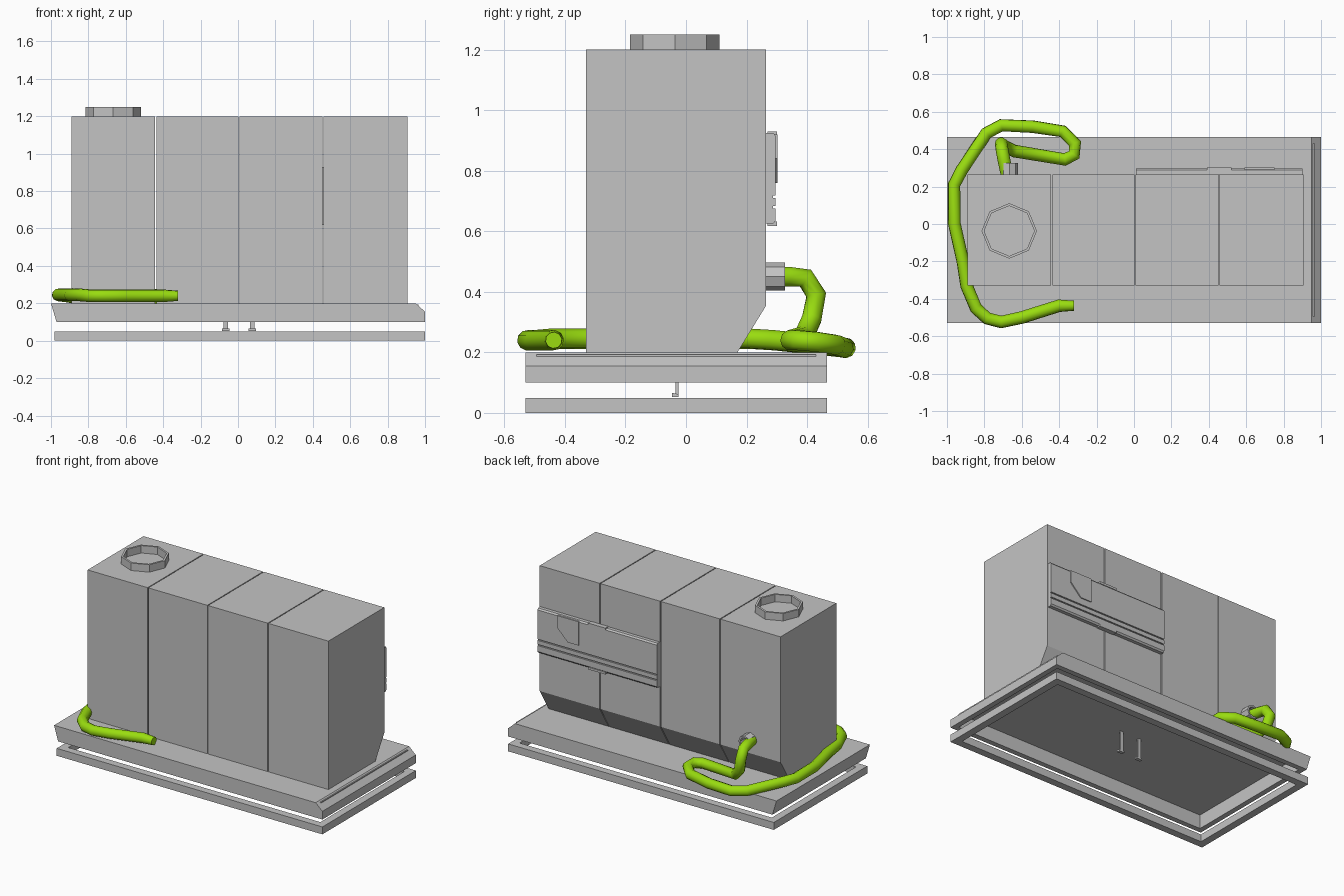
import bpy, bmesh, math
from mathutils import Matrix, Vector

if "Cube" in bpy.data.objects:
    bpy.data.objects.remove(bpy.data.objects["Cube"], do_unlink=True)


def material(name, rgb):
    m = bpy.data.materials.new(name)
    m.use_nodes = True
    m.diffuse_color = (*rgb, 1)
    m.node_tree.nodes["Principled BSDF"].inputs["Base Color"].default_value = (*rgb, 1)
    return m


GREY = material("light grey", (0.55, 0.55, 0.55))
GREEN = material("lime green", (0.32, 0.72, 0.005))


def finish(name, bm, mat=GREY):
    bmesh.ops.recalc_face_normals(bm, faces=bm.faces[:])
    me = bpy.data.meshes.new(name)
    bm.to_mesh(me)
    bm.free()
    me.materials.append(mat)
    ob = bpy.data.objects.new(name, me)
    bpy.context.collection.objects.link(ob)
    return ob


def prism_mesh(points, axis, start, end):
    """Extrude a flat outline along an axis; outline is (y, z) for x, (x, z) for y."""
    bm = bmesh.new()
    place = {"x": lambda p, t: (t, *p), "y": lambda p, t: (p[0], t, p[1])}[axis]
    loops = [[bm.verts.new(place(p, t)) for p in points] for t in (start, end)]
    for loop in loops:
        bm.faces.new(loop)
    n = len(points)
    for i in range(n):
        j = (i + 1) % n
        bm.faces.new((loops[0][i], loops[0][j], loops[1][j], loops[1][i]))
    return bm


def prism(name, points, axis, start, end):
    return finish(name, prism_mesh(points, axis, start, end))


def box(name, x, y, z):
    return prism(name, [(x[0], z[0]), (x[1], z[0]), (x[1], z[1]), (x[0], z[1])], "y", *y)


def ring(name, outer, inner, bottom, top, matrix=Matrix()):
    """Open band between two outlines with the same point count."""
    bm = bmesh.new()
    loops = [[bm.verts.new((*p, z)) for p in pts]
             for pts, z in ((outer, bottom), (outer, top), (inner, top), (inner, bottom))]
    n = len(outer)
    for a in range(4):
        b = (a + 1) % 4
        for i in range(n):
            j = (i + 1) % n
            bm.faces.new((loops[a][i], loops[a][j], loops[b][j], loops[b][i]))
    bm.transform(matrix)
    return finish(name, bm)


def circle(r, n=8):
    return [(r * math.cos(math.tau * i / n), r * math.sin(math.tau * i / n)) for i in range(n)]


def rect(x0, x1, y0, y1):
    return [(x0, y0), (x1, y0), (x1, y1), (x0, y1)]


FRONT, BACK = -0.53, 0.465

# Lower open frame
ring("lower_frame", rect(-0.98, 1.0, FRONT, BACK),
     rect(-0.93, 0.95, FRONT + 0.05, BACK - 0.05), 0, 0.05)

# Base tray, hollow underneath
bm = prism_mesh([(-0.97, 0.1), (1.0, 0.1), (1.0, 0.155), (0.95, 0.2), (-1.0, 0.2)],
                "y", FRONT, BACK)
bmesh.ops.recalc_face_normals(bm, faces=bm.faces[:])
floor = min(bm.faces, key=lambda f: f.calc_center_median().z)
bmesh.ops.inset_individual(bm, faces=[floor], thickness=0.05)
pocket = bmesh.ops.extrude_discrete_faces(bm, faces=[floor])["faces"][0]
bmesh.ops.translate(bm, verts=pocket.verts[:], vec=(0, 0, 0.093))
finish("base_tray", bm)

# Body made of four upright segments with hairline gaps
side = [(-0.33, 0.2), (0.17, 0.2), (0.265, 0.355), (0.265, 1.2), (-0.33, 1.2)]
joints = [-0.89, -0.44, 0.005, 0.455, 0.905]
for i in range(4):
    prism(f"body_segment_{i + 1}", side, "x",
          joints[i] + (0.003 if i else 0), joints[i + 1] - (0.003 if i < 3 else 0))

# Octagonal filler collar on the roof
ring("roof_collar", circle(0.148), circle(0.134), 1.2, 1.25,
     Matrix.Translation((-0.667, -0.037, 0)))

# Rear panel, with two long grooves in its profile
panel = [(0.265, 0.625), (0.288, 0.625), (0.296, 0.635)]
for z in (0.675, 0.71):
    panel += [(0.296, z), (0.288, z), (0.288, z + 0.008), (0.296, z + 0.008)]
panel += [(0.296, 0.915), (0.288, 0.925), (0.265, 0.925)]
prism("rear_panel", panel, "x", 0.01, 0.9)
prism("panel_latch", [(0.59, 0.92), (0.59, 0.76), (0.67, 0.76), (0.75, 0.84), (0.75, 0.92)],
      "y", 0.29, 0.303)
for name, z in (("upper_lip", 0.915), ("lower_lip", 0.618)):
    box("panel_" + name, (0.39, 0.52), (0.27, 0.301), (z, z + 0.015))

# Hose outlet on the back
ring("hose_outlet", circle(0.046), circle(0.034), 0, 0.065,
     Matrix.Translation((-0.665, 0.262, 0.45)) @ Matrix.Rotation(-math.pi / 2, 4, "X"))

# Hose
path = [(-0.68, 0.27, 0.45), (-0.695, 0.34, 0.45), (-0.705, 0.395, 0.445),
        (-0.71, 0.43, 0.39), (-0.69, 0.415, 0.31), (-0.64, 0.39, 0.255),
        (-0.37, 0.345, 0.24), (-0.32, 0.37, 0.24), (-0.315, 0.43, 0.235),
        (-0.38, 0.495, 0.225), (-0.54, 0.52, 0.215), (-0.71, 0.528, 0.215),
        (-0.79, 0.485, 0.22), (-0.92, 0.29, 0.24), (-0.962, 0.21, 0.245),
        (-0.96, 0, 0.245), (-0.915, -0.2, 0.245), (-0.895, -0.33, 0.245),
        (-0.845, -0.45, 0.245), (-0.785, -0.505, 0.24), (-0.71, -0.524, 0.24),
        (-0.6, -0.5, 0.24), (-0.4, -0.437, 0.24), (-0.32, -0.437, 0.24)]
curve = bpy.data.curves.new("hose_path", "CURVE")
curve.dimensions = "3D"
curve.bevel_depth = 0.034
curve.bevel_resolution = 3
curve.use_fill_caps = True
spline = curve.splines.new("POLY")
spline.points.add(len(path) - 1)
for point, co in zip(spline.points, path):
    point.co = (*co, 1)
    # The front end tapers a little
    point.radius = 0.8 if co == path[-1] else 1
spline.use_smooth = True
curve.materials.append(GREEN)
hose = bpy.data.objects.new("hose", curve)
bpy.context.collection.objects.link(hose)

# Two hooks hanging between the tray and the frame
for name, x in (("left", 0.075), ("right", -0.065)):
    box(f"{name}_hook_stem", (x - 0.012, x + 0.012), (-0.034, -0.024), (0.06, 0.195))
    prism(f"{name}_hook_foot", [(-0.046, 0.052), (-0.024, 0.052), (-0.024, 0.062), (-0.046, 0.066)],
          "x", x - 0.02, x + 0.02)
